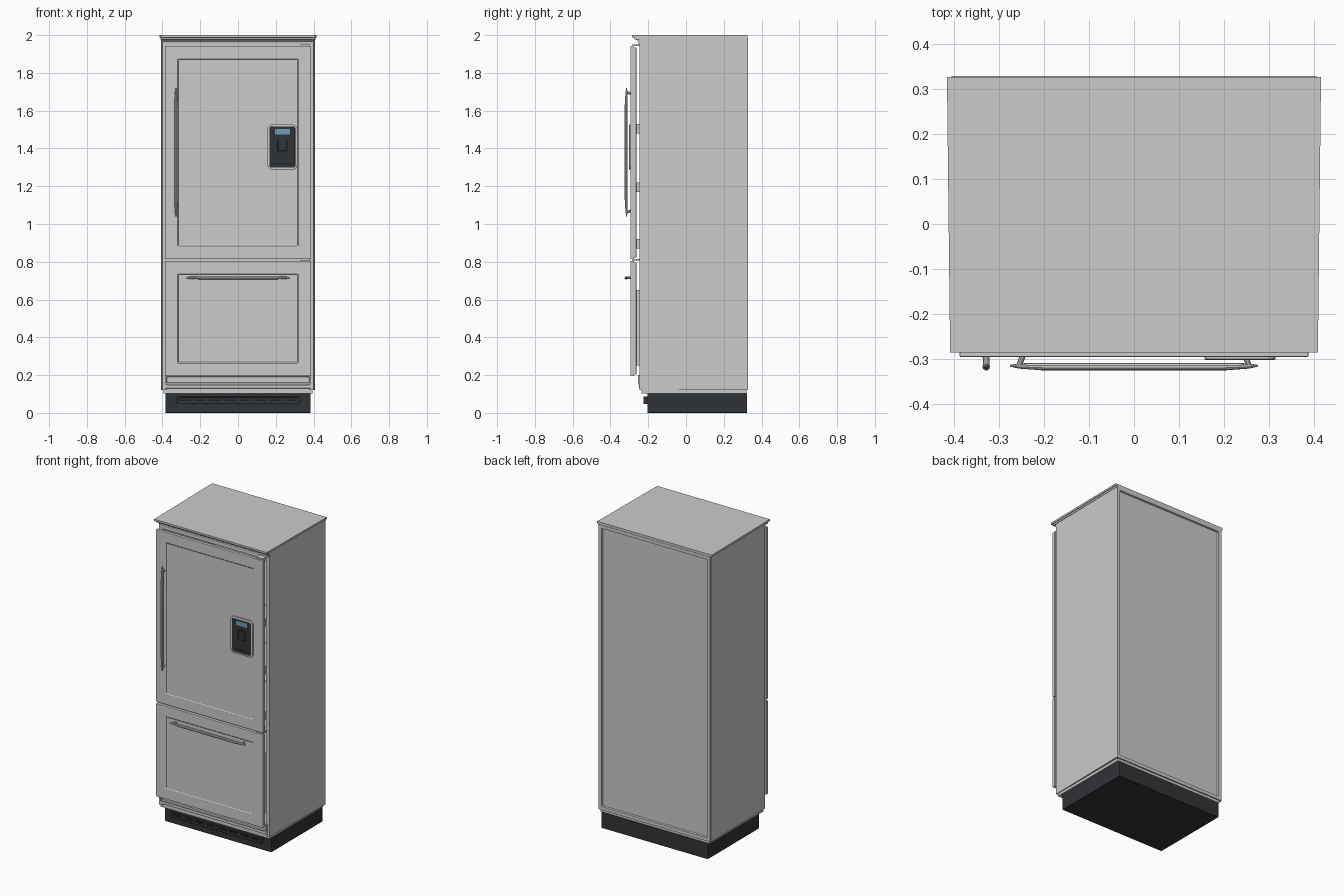
import bpy, bmesh, math
from mathutils import Vector

if "Cube" in bpy.data.objects:
    bpy.data.objects.remove(bpy.data.objects["Cube"])


def material(name, rgb):
    m = bpy.data.materials.new(name)
    m.diffuse_color = (*rgb, 1)
    m.use_nodes = True
    m.node_tree.nodes["Principled BSDF"].inputs["Base Color"].default_value = m.diffuse_color
    return m


DARK = material("charcoal", (0.03, 0.033, 0.037))
BLACK = material("black", (0.012, 0.013, 0.015))
BLUE = material("screen_blue", (0.16, 0.33, 0.45))
RED = material("red", (0.45, 0.04, 0.03))


def finish(bm, name, mat=None, bevel=0):
    bmesh.ops.recalc_face_normals(bm, faces=bm.faces)
    me = bpy.data.meshes.new(name)
    bm.to_mesh(me)
    bm.free()
    ob = bpy.data.objects.new(name, me)
    bpy.context.collection.objects.link(ob)
    if mat:
        me.materials.append(mat)
    if bevel:
        b = ob.modifiers.new("bevel", "BEVEL")
        b.width, b.segments, b.limit_method = bevel, 2, "ANGLE"
    return ob


def prism(name, pts, axis, a, b, mat=None, bevel=0, insets=()):
    """Extrude a 2D outline along an axis; insets = (width, depth) steps on the end at a."""
    def place(p, t):
        return {"x": (t, p[0], p[1]), "y": (p[0], t, p[1]), "z": (p[0], p[1], t)}[axis]
    bm = bmesh.new()
    n = len(pts)
    va = [bm.verts.new(place(p, a)) for p in pts]
    vb = [bm.verts.new(place(p, b)) for p in pts]
    cap = bm.faces.new(va)
    bm.faces.new(vb[::-1])
    for i in range(n):
        j = (i + 1) % n
        bm.faces.new((va[j], va[i], vb[i], vb[j]))
    bmesh.ops.recalc_face_normals(bm, faces=bm.faces)
    into = Vector(place((0, 0), 1 if b > a else -1))
    for width, depth in insets:
        bmesh.ops.inset_region(bm, faces=[cap], thickness=width, use_even_offset=True)
        bmesh.ops.translate(bm, verts=list(cap.verts), vec=into * depth)
    return finish(bm, name, mat, bevel)


def box(name, x0, x1, y0, y1, z0, z1, mat=None, bevel=0, insets=()):
    return prism(name, [(x0, z0), (x1, z0), (x1, z1), (x0, z1)], "y", y0, y1, mat, bevel, insets)


def rounded(cx, cz, w, h, r, seg=6):
    pts = []
    for k, (sx, sz) in enumerate([(1, 1), (-1, 1), (-1, -1), (1, -1)]):
        for i in range(seg + 1):
            t = math.pi / 2 * (k + i / seg)
            pts.append((cx + sx * (w / 2 - r) + r * math.cos(t), cz + sz * (h / 2 - r) + r * math.sin(t)))
    return pts


def tube(name, pts, radii):
    cu = bpy.data.curves.new(name, "CURVE")
    cu.dimensions, cu.bevel_depth, cu.bevel_resolution, cu.use_fill_caps = "3D", 1, 3, True
    sp = cu.splines.new("POLY")
    sp.points.add(len(pts) - 1)
    for q, p, r in zip(sp.points, pts, radii):
        q.co, q.radius = (*p, 1), r
    ob = bpy.data.objects.new(name, cu)
    bpy.context.collection.objects.link(ob)
    bpy.ops.object.select_all(action="DESELECT")
    ob.select_set(True)
    bpy.context.view_layer.objects.active = ob
    bpy.ops.object.convert(target="MESH")
    bpy.ops.object.shade_smooth_by_angle()


# Cabinet shell, slightly wider at the back
for s, side in ((-1, "left"), (1, "right")):
    prism("side_wall_" + side, [(s * 0.40, -0.245), (s * 0.408, 0.324), (s * 0.375, 0.31), (s * 0.375, -0.245)],
          "z", 0.12, 1.985)
box("back_panel", -0.405, 0.405, 0.328, 0.29, 0.12, 1.985, insets=[(0.022, 0), (0.003, 0.01)])
box("cabinet_ceiling", -0.378, 0.378, -0.245, 0.30, 1.93, 1.985)
box("cabinet_floor", -0.378, 0.378, -0.235, 0.30, 0.12, 0.20)
box("cabinet_divider", -0.378, 0.378, -0.24, 0.30, 0.79, 0.83)
box("lower_trim", -0.385, 0.385, -0.255, -0.23, 0.15, 0.20, insets=[(0.007, 0), (0.003, 0.008)])
box("lower_rail", -0.385, 0.385, -0.248, -0.23, 0.13, 0.148, bevel=0.003)
box("under_frame", -0.395, 0.395, -0.235, 0.32, 0.103, 0.12)

# Top slab and front moulding
prism("top_slab", [(-0.408, -0.285), (0.408, -0.285), (0.415, 0.326), (-0.415, 0.326)], "z", 1.988, 2.0)
prism("top_slab_step", [(-0.403, -0.272), (0.403, -0.272), (0.41, 0.326), (-0.41, 0.326)], "z", 1.977, 1.988)
prism("front_moulding", [(-0.235, 1.952), (-0.25, 1.952), (-0.252, 1.965), (-0.262, 1.974), (-0.276, 1.988),
                         (-0.235, 1.988)], "x", -0.395, 0.395)

# Plinth with vent grille
box("plinth", -0.385, 0.385, -0.205, 0.324, 0, 0.104, DARK, 0.003)
box("vent_plate", -0.325, 0.325, -0.226, -0.2, 0.047, 0.088, DARK, 0.002, [(0.008, 0), (0.002, 0.004)])
for i in range(8):
    x = -0.28 + i * 0.08
    box(f"vent_slot_{i + 1}", x - 0.027, x + 0.027, -0.2245, -0.215, 0.062, 0.072, BLACK)

# Doors: framed front, recessed panel, inner liner
for name, z0, z1 in (("upper_door", 0.815, 1.943), ("lower_door", 0.195, 0.805)):
    box(name, -0.387, 0.387, -0.295, -0.274, z0, z1, None, 0.0025, [(0.068, 0), (0.005, 0.006)])
    box(name + "_liner", -0.38, 0.38, -0.276, -0.263, z0 + 0.008, z1 - 0.008, None, 0.003)

# Interior: shelves, door bins, drawer
for i, z in enumerate((1.1, 1.35, 1.6)):
    box(f"shelf_{i + 1}", -0.376, 0.376, -0.2, 0.295, z, z + 0.012)
for i, z in enumerate((0.87, 1.17, 1.48)):
    box(f"door_bin_{i + 1}", -0.36, 0.36, -0.264, -0.215, z, z + 0.05, insets=[(0.006, 0.001)])
box("freezer_drawer", -0.35, 0.35, -0.264, 0.2, 0.25, 0.65)
box("red_carton", 0.22, 0.34, -0.24, -0.21, 1.53, 1.62, RED)
for i, z in enumerate((0.81, 1.947)):
    box(f"hinge_{i + 1}", 0.33, 0.38, -0.285, -0.235, z - 0.004, z + 0.004)

# Handles: tapered bars on two short posts
bar = [(-0.275, -0.3145), (-0.255, -0.315), (-0.2, -0.3165), (0.2, -0.3165), (0.255, -0.315), (0.275, -0.3145)]
radius = [0.002, 0.0058, 0.0085, 0.0085, 0.0058, 0.002]
tube("drawer_handle_bar", [(x, y, 0.715) for x, y in bar], radius)
tube("door_handle_bar", [(-0.328, y, 1.38 + x * 1.24) for x, y in bar], radius)
for s, end in ((-1, "start"), (1, "end")):
    tube("drawer_handle_post_" + end, [(s * 0.245, -0.286, 0.715), (s * 0.255, -0.315, 0.715)], [0.007, 0.006])
    z = 1.38 + s * 0.308
    tube("door_handle_post_" + end, [(-0.328, -0.286, z), (-0.328, -0.315, z + s * 0.01)], [0.008, 0.007])

# Dispenser set into the upper door
prism("dispenser_bezel", rounded(0.235, 1.407, 0.158, 0.238, 0.024), "y", -0.3, -0.285,
      insets=[(0.003, -0.0015), (0.007, 0), (0.002, 0.006)])
prism("dispenser_face", rounded(0.235, 1.407, 0.136, 0.216, 0.016), "y", -0.2985, -0.288, DARK)
box("dispenser_screen", 0.195, 0.275, -0.2995, -0.295, 1.475, 1.504, BLUE)
prism("dispenser_paddle", rounded(0.235, 1.416, 0.058, 0.068, 0.006), "y", -0.301, -0.295, DARK,
      insets=[(0.004, 0), (0.002, 0.002)])
box("dispenser_tray", 0.18, 0.29, -0.3, -0.295, 1.315, 1.32, BLACK)
